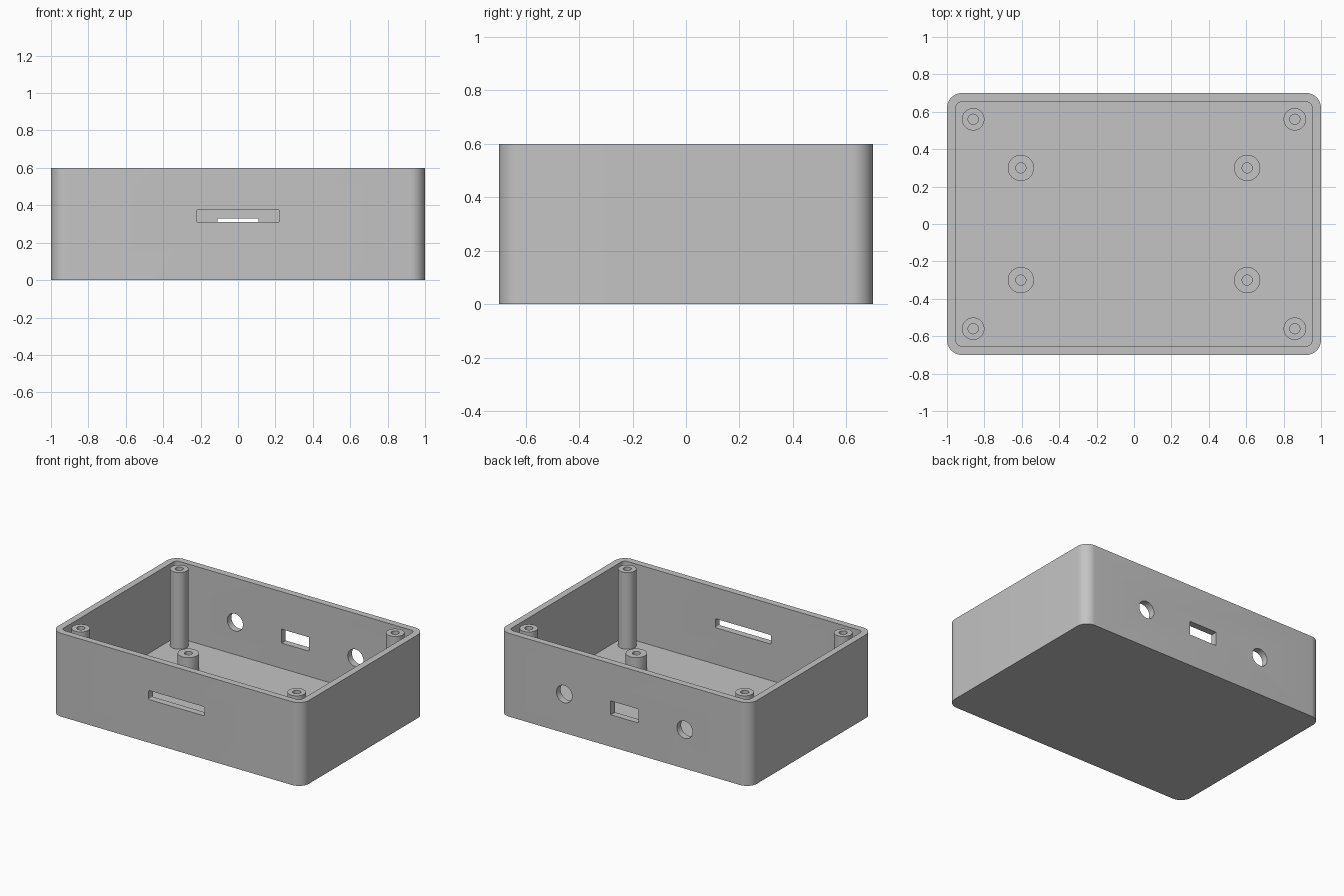
import bpy, bmesh, math
from mathutils import Matrix, Vector

if "Cube" in bpy.data.objects:
    bpy.data.objects.remove(bpy.data.objects["Cube"], do_unlink=True)

LENGTH, DEPTH, HEIGHT = 2.0, 1.4, 0.6
WALL = 0.048

grey = bpy.data.materials.new("plain grey")
grey.use_nodes = True
colour = (0.55, 0.55, 0.55, 1)
grey.diffuse_color = colour
grey.node_tree.nodes["Principled BSDF"].inputs["Base Color"].default_value = colour


def finish(name, bm):
    """Turn a bmesh into a named grey object."""
    bmesh.ops.recalc_face_normals(bm, faces=bm.faces)
    mesh = bpy.data.meshes.new(name)
    bm.to_mesh(mesh)
    bm.free()
    mesh.materials.append(grey)
    obj = bpy.data.objects.new(name, mesh)
    bpy.context.collection.objects.link(obj)
    return obj


def select_only(obj):
    bpy.ops.object.select_all(action='DESELECT')
    obj.select_set(True)
    bpy.context.view_layer.objects.active = obj


def smooth(obj):
    select_only(obj)
    bpy.ops.object.shade_smooth_by_angle(angle=math.radians(30))


def rounded_prism(name, width, height, radius, length, place, steps=10):
    """Rounded rectangle extruded along its local z, then placed by a matrix."""
    bm = bmesh.new()
    verts = []
    corners = [(1, 1), (-1, 1), (-1, -1), (1, -1)]
    for quarter, (sx, sy) in enumerate(corners):
        for i in range(steps + 1):
            a = (quarter + i / steps) * math.pi / 2
            verts.append(bm.verts.new((sx * (width / 2 - radius) + radius * math.cos(a),
                                       sy * (height / 2 - radius) + radius * math.sin(a), 0)))
    bmesh.ops.remove_doubles(bm, verts=verts, dist=1e-5)
    face = bm.faces.new(bm.verts[:])
    top = bmesh.ops.extrude_face_region(bm, geom=[face])["geom"]
    bmesh.ops.translate(bm, verts=[v for v in top if isinstance(v, bmesh.types.BMVert)],
                        vec=(0, 0, length))
    bmesh.ops.transform(bm, matrix=place, verts=bm.verts)
    return finish(name, bm)


def cut(body, cutter):
    mod = body.modifiers.new(cutter.name, 'BOOLEAN')
    mod.operation = 'DIFFERENCE'
    mod.solver = 'EXACT'
    mod.object = cutter
    select_only(body)
    bpy.ops.object.modifier_apply(modifier=mod.name)
    bpy.data.objects.remove(cutter, do_unlink=True)


def through_wall(x, y, z):
    """Placement for a cutter that runs along y through a wall."""
    return Matrix.Translation((x, y + 0.1, z)) @ Matrix.Rotation(math.pi / 2, 4, 'X')


def hollow_post(name, x, y, top, outer, inner, hole_bottom):
    """Round post with a blind screw hole, turned from a profile."""
    bm = bmesh.new()
    profile = [(0, WALL / 2), (outer, WALL / 2), (outer, top),
               (inner, top), (inner, hole_bottom), (0, hole_bottom)]
    verts = [bm.verts.new((r, 0, z)) for r, z in profile]
    edges = [bm.edges.new(pair) for pair in zip(verts, verts[1:])]
    bmesh.ops.spin(bm, geom=verts + edges, cent=(0, 0, 0), axis=(0, 0, 1),
                   angle=math.tau, steps=40)
    bmesh.ops.remove_doubles(bm, verts=bm.verts, dist=1e-5)
    bmesh.ops.translate(bm, verts=bm.verts, vec=Vector((x, y, 0)))
    smooth(finish(name, bm))


# Open box: outer shell minus the inner cavity
box = rounded_prism("enclosure_box", LENGTH, DEPTH, 0.08, HEIGHT, Matrix())
cut(box, rounded_prism("cavity", LENGTH - 2 * WALL, DEPTH - 2 * WALL, 0.03, HEIGHT,
                       Matrix.Translation((0, 0, WALL))))

# Long slot in the front wall
cut(box, rounded_prism("front_slot", 0.444, 0.065, 0.008, 0.2,
                       through_wall(0, -DEPTH / 2, 0.343), steps=4))

# Square window and two round holes in the back wall
cut(box, rounded_prism("back_window", 0.22, 0.1, 0.002, 0.2,
                       through_wall(0, DEPTH / 2, 0.28), steps=1))
for x in (-0.48, 0.48):
    cut(box, rounded_prism("back_hole", 0.125, 0.125, 0.0624, 0.2,
                           through_wall(x, DEPTH / 2, 0.28)))
smooth(box)

# Tall lid posts in the corners and short board standoffs on the floor
for x_side, x_name in ((-1, "right"), (1, "left")):
    for y_side, y_name in ((-1, "front"), (1, "back")):
        hollow_post(f"corner_post_{y_name}_{x_name}", 0.86 * x_side, 0.56 * y_side,
                    HEIGHT, 0.06, 0.027, 0.3)
        hollow_post(f"standoff_{y_name}_{x_name}", 0.605 * x_side, 0.3 * y_side,
                    0.16, 0.07, 0.027, WALL)
